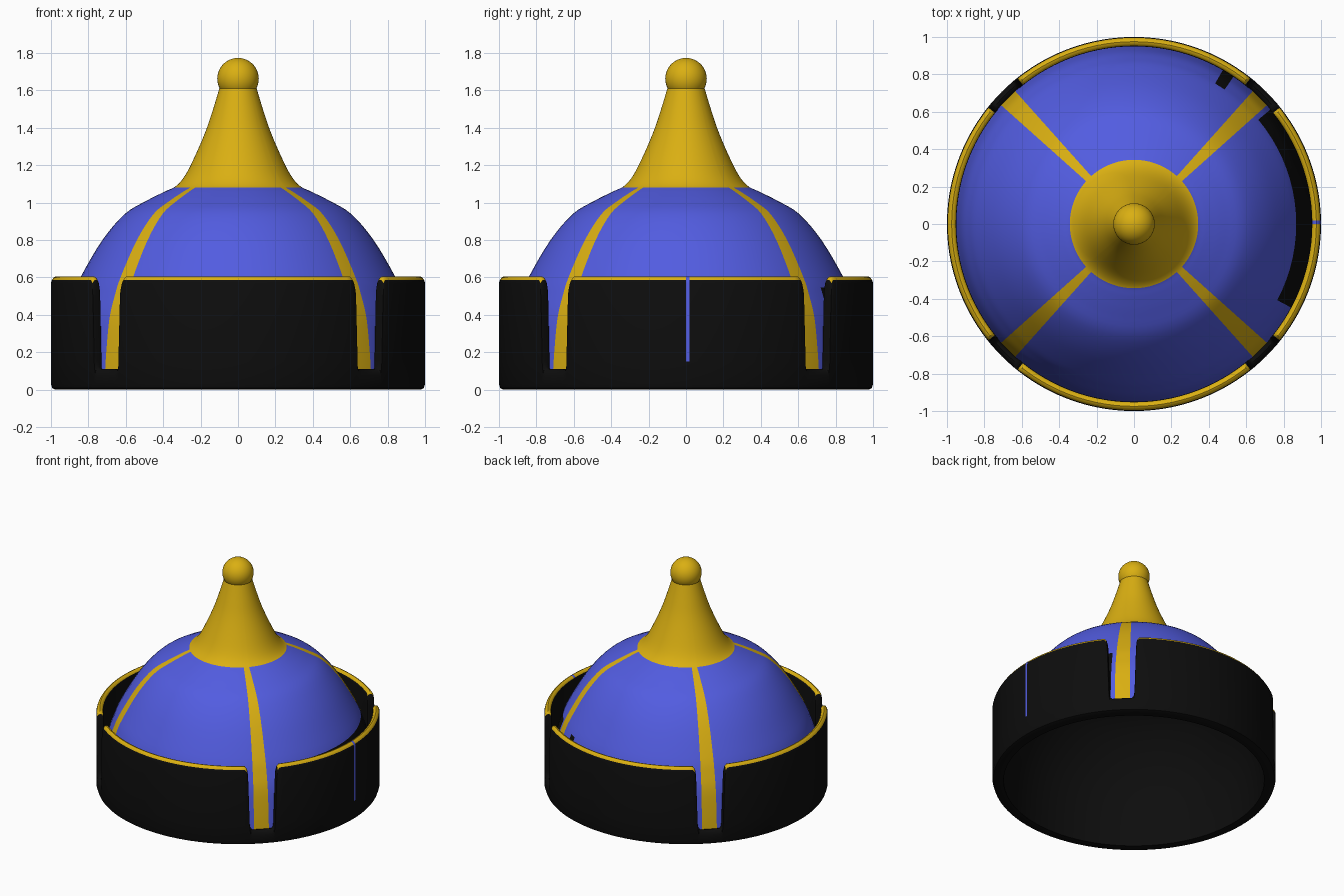
import bpy, bmesh, math
from math import radians, cos, sin
from mathutils import Vector

if "Cube" in bpy.data.objects:
    bpy.data.objects.remove(bpy.data.objects["Cube"])


def material(name, rgb):
    m = bpy.data.materials.new(name)
    m.diffuse_color = (*rgb, 1)
    m.use_nodes = True
    m.node_tree.nodes["Principled BSDF"].inputs["Base Color"].default_value = m.diffuse_color
    return m


MATS = [material("black", (0.004, 0.004, 0.004)),
        material("blue", (0.085, 0.108, 0.75)),
        material("gold", (0.70, 0.43, 0.006))]
BLACK, BLUE, GOLD = 0, 1, 2


def smooth_profile(pts, n=4):
    """Catmull-Rom curve through (radius, height) points."""
    p = [Vector(q) for q in [pts[0]] + pts + [pts[-1]]]
    out = []
    for i in range(1, len(p) - 2):
        a, b, c, d = p[i - 1:i + 3]
        for k in range(n):
            t = k / n
            out.append(0.5 * (2 * b + (c - a) * t + (2 * a - 5 * b + 4 * c - d) * t * t
                              + (3 * b - a - 3 * c + d) * t ** 3))
    return [tuple(q) for q in out] + [tuple(pts[-1])]


def revolve(name, angles, profile, colour):
    """Turn profile(angle) around z; colour(angle, row, centre) picks the material."""
    bm = bmesh.new()
    cols = [[bm.verts.new((r * cos(radians(a)), r * sin(radians(a)), z))
             for r, z in profile(a)] for a in angles]
    n = len(angles)
    for i in range(n):
        p, q = cols[i], cols[(i + 1) % n]
        nxt = angles[(i + 1) % n] + (360 if i == n - 1 else 0)
        mid = (angles[i] + nxt) / 2
        for j in range(len(p) - 1):
            f = bm.faces.new((p[j], q[j], q[j + 1], p[j + 1]))
            f.material_index = colour(mid, j, f.calc_center_median())
    bmesh.ops.remove_doubles(bm, verts=bm.verts, dist=0.0002)
    me = bpy.data.meshes.new(name)
    bm.to_mesh(me)
    bm.free()
    for m in MATS:
        me.materials.append(m)
    ob = bpy.data.objects.new(name, me)
    bpy.context.collection.objects.link(ob)
    finish(ob)
    return ob


def finish(ob):
    bpy.ops.object.select_all(action='DESELECT')
    ob.select_set(True)
    bpy.context.view_layer.objects.active = ob
    bpy.ops.object.shade_smooth_by_angle(angle=radians(40))


def diag_offset(a):
    """Degrees away from the nearest diagonal."""
    return abs((a % 90) - 45)


# dome and spire, with four gold ribs
dome_pts = smooth_profile([
    (.955, .07), (.945, .2), (.922, .38), (.885, .5), (.84, .605), (.725, .80), (.605, .94),
    (.49, 1.01), (.39, 1.06), (.33, 1.09), (.28, 1.15), (.225, 1.26), (.17, 1.39),
    (.13, 1.51), (.10, 1.61)])
dome_angles = sorted([45 + 90 * k + s for k in range(4) for s in (-3.2, 3.2)]
                     + [a for a in range(0, 360, 4) if diag_offset(a) > 4])


def dome_colour(a, row, c):
    r = c.xy.length
    if c.z > 1.085 or diag_offset(a) < 3.2:
        return GOLD
    signed = (a + 180) % 360 - 180
    if r > 0.87 and (-27 < signed < 39 or 55 < signed < 62):
        return BLACK      # dark patch behind the right flap
    return BLUE


revolve("dome_and_spire", dome_angles, lambda a: dome_pts, dome_colour)

# turned-up band: its top edge drops into a notch at each diagonal
NOTCH = [(0, .11), (4, .11), (4.8, .122), (5.2, .16), (5.8, .5), (6.0, .56),
         (6.4, .588), (7.2, .605)]


def band_height(a):
    d = diag_offset(a)
    for (d0, h0), (d1, h1) in zip(NOTCH, NOTCH[1:]):
        if d <= d1:
            return h0 + (h1 - h0) * (d - d0) / (d1 - d0)
    return NOTCH[-1][1]


def band_profile(a):
    h = band_height(a)
    return [(.92, 0), (.975, 0), (.993, .008), (1, .03), (1, min(.15, h - .035)),
            (1, h - .035), (.995, h - .019), (.986, h - .005), (.975, h),
            (.962, h - .004), (.953, h - .015), (.95, h - .03), (.95, .06)]


def band_colour(a, row, c):
    if a < 1.2 and 4 <= row <= 9:
        return BLUE       # thin slit on the right side
    if 6 <= row <= 9 and diag_offset(a) > 6.4:
        return GOLD       # trim on the top edge
    return BLACK


band_angles = sorted({round(45 + 90 * k + s * d, 3) for k in range(4)
                      for d, _ in NOTCH for s in (-1, 1)}
                     | {float(a) for a in range(0, 360, 3) if diag_offset(a) > 8} | {0.0, 1.1})
revolve("band", band_angles, band_profile, band_colour)

# black lining seen from below
lining = smooth_profile([(.0, .97), (.3, .96), (.48, .92), (.62, .84), (.73, .72), (.82, .57),
                         (.88, .4), (.91, .2), (.92, 0)], 2)
revolve("inner_lining", list(range(0, 360, 4)), lambda a: lining, lambda a, j, c: BLACK)

# ball on the tip
bpy.ops.mesh.primitive_uv_sphere_add(segments=32, ring_count=20, radius=.111, location=(0, 0, 1.663))
ball = bpy.context.object
ball.name = "tip_ball"
ball.data.materials.append(MATS[GOLD])
finish(ball)
